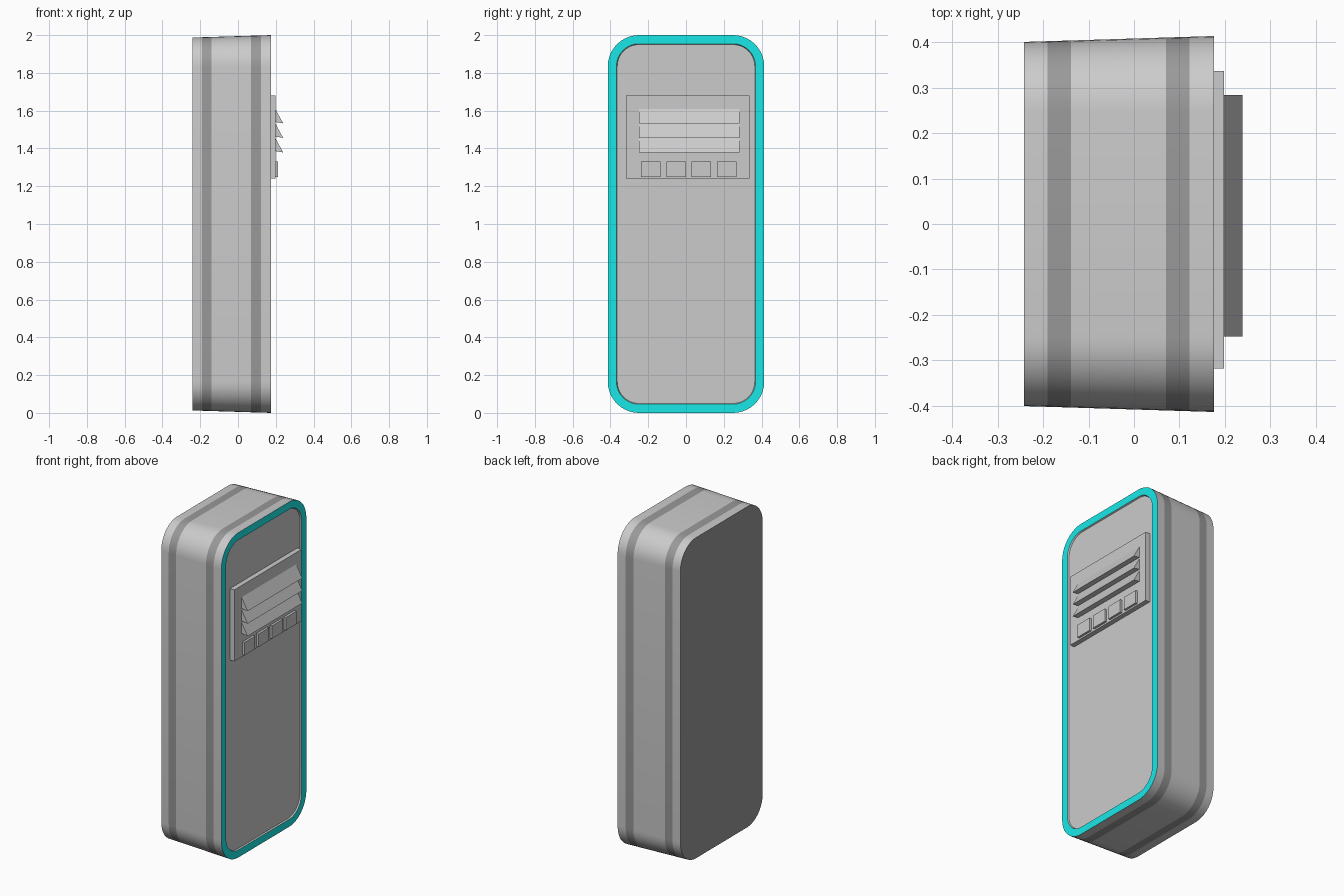
import bpy, bmesh, math

if "Cube" in bpy.data.objects:
    bpy.data.objects.remove(bpy.data.objects["Cube"])

def material(name, rgb):
    m = bpy.data.materials.new(name)
    m.diffuse_color = (*rgb, 1)
    m.use_nodes = True
    m.node_tree.nodes["Principled BSDF"].inputs["Base Color"].default_value = m.diffuse_color
    return m

dark = material("dark_grey", (0.32, 0.32, 0.32))
cyan = material("cyan", (0.01, 0.8, 0.8))

BACK, FRONT = -0.242, 0.176

def finish(name, bm, mat=None, smooth=False):
    bmesh.ops.recalc_face_normals(bm, faces=bm.faces)
    me = bpy.data.meshes.new(name)
    bm.to_mesh(me)
    bm.free()
    ob = bpy.data.objects.new(name, me)
    bpy.context.collection.objects.link(ob)
    if mat:
        me.materials.append(mat)
    if smooth:
        bpy.ops.object.select_all(action='DESELECT')
        ob.select_set(True)
        bpy.context.view_layer.objects.active = ob
        bpy.ops.object.shade_smooth_by_angle(angle=math.radians(30))
    return ob

def ring(bm, x, inset, n=10):
    """Rounded rectangle in the YZ plane, its outline pulled in by inset."""
    r = 0.165 - inset
    cy, cz = 0.414 - inset - r, 1.0 - inset - r
    verts = []
    for q, (sy, sz) in enumerate([(1, 1), (-1, 1), (-1, -1), (1, -1)]):
        for i in range(n + 1):
            a = math.pi / 2 * (q + i / n)
            verts.append(bm.verts.new((x, sy * cy + r * math.cos(a),
                                       1 + sz * cz + r * math.sin(a))))
    return verts

def loft(name, sections, mat=None, cap=False):
    bm = bmesh.new()
    rings = [ring(bm, x, inset) for x, inset in sections]
    for a, b in zip(rings, rings[1:]):
        for i in range(len(a)):
            j = (i + 1) % len(a)
            bm.faces.new((a[i], a[j], b[j], b[i]))
    if cap:
        bm.faces.new(rings[-1])
    ob = finish(name, bm, mat, smooth=True)
    return ob

def extrude_y(name, profile, y0, y1):
    """Prism with an XZ profile spanning y0 to y1."""
    bm = bmesh.new()
    f = bm.faces.new([bm.verts.new((x, y0, z)) for x, z in profile])
    new = bmesh.ops.extrude_face_region(bm, geom=[f])["geom"]
    bmesh.ops.translate(bm, vec=(0, y1 - y0, 0),
                        verts=[g for g in new if isinstance(g, bmesh.types.BMVert)])
    return finish(name, bm)

def box(name, x0, x1, y0, y1, z0, z1):
    return extrude_y(name, [(x0, z0), (x1, z0), (x1, z1), (x0, z1)], y0, y1)

# Tapered body sides: alternating light sections and dark bands
def taper(x):
    return 0.013 * (FRONT - x) / (FRONT - BACK)

cuts = [BACK, -0.19, -0.139, 0.07, 0.122, FRONT]
for k, (a, b) in enumerate(zip(cuts, cuts[1:])):
    loft("dark_band" if k % 2 else "body_side",
         [(a, taper(a)), (b, taper(b))], dark if k % 2 else None)

# Back panel, coloured front rim, slightly recessed door
bm = bmesh.new()
bm.faces.new(ring(bm, BACK, taper(BACK)))
back = finish("back_panel", bm, dark)
back.data.flip_normals() if back.data.polygons[0].normal.x > 0 else None
loft("front_rim", [(FRONT, 0), (FRONT, 0.046)], cyan)
loft("door_panel", [(FRONT, 0.046), (FRONT - 0.008, 0.05)], cap=True)

# Raised vent plate
box("vent_plate", FRONT - 0.01, 0.198, -0.318, 0.337, 1.24, 1.68)

# Sloping louvres
for i in range(3):
    z = 1.61 - 0.077 * i
    extrude_y("louvre", [(0.197, z), (0.239, z - 0.077), (0.197, z - 0.07)],
              -0.248, 0.284)

# Row of buttons
for i in range(4):
    y = -0.238 + 0.134 * i
    box("button", 0.197, 0.212, y, y + 0.103, 1.25, 1.33)

# Consistent outward direction for open flat parts
for ob in bpy.data.objects:
    if ob.name.startswith(("front_rim", "door_panel")):
        if max(ob.data.polygons, key=lambda p: p.area).normal.x < 0:
            ob.data.flip_normals()
